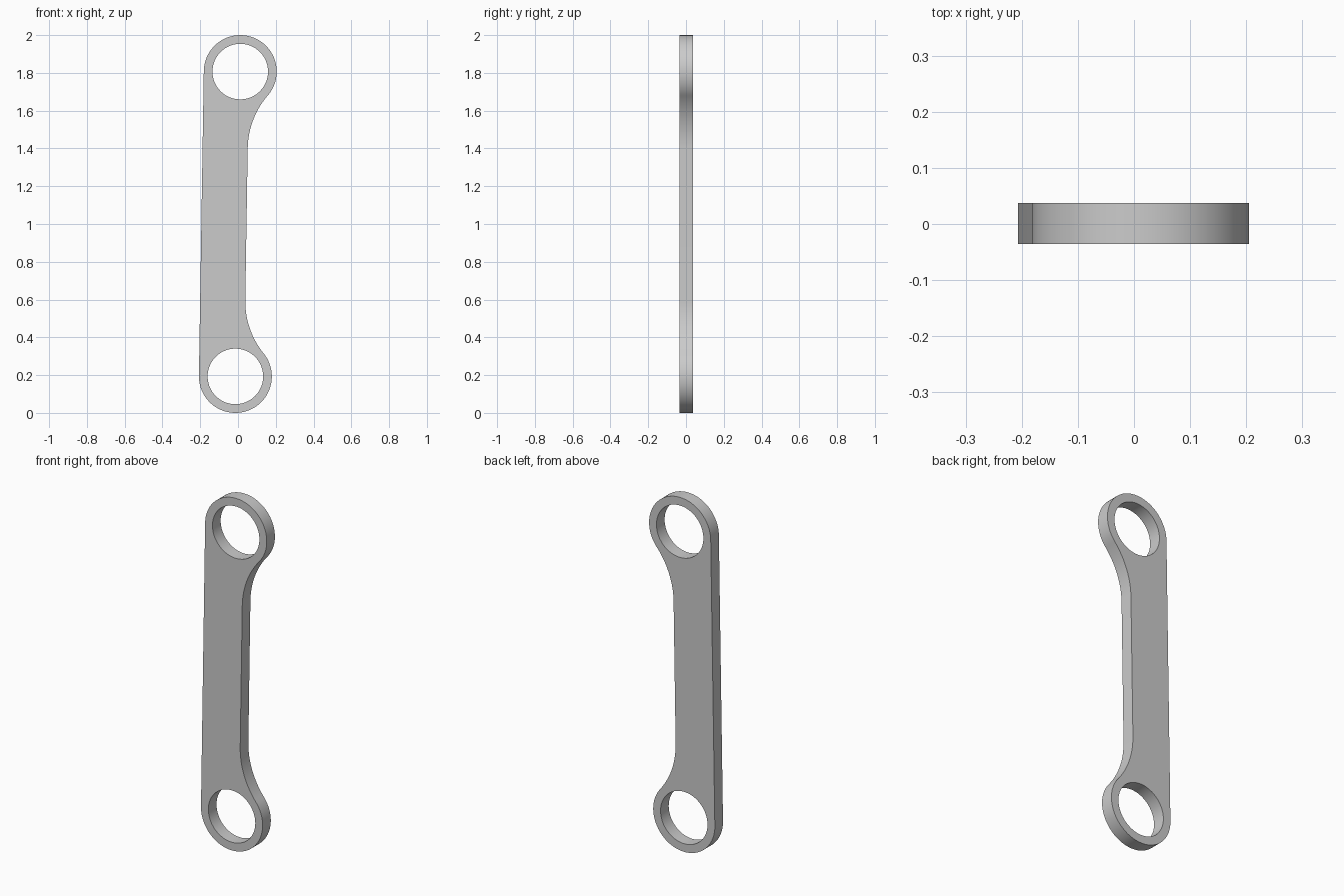
import bpy, bmesh
from math import sin, cos, pi, atan2
from mathutils import Matrix, Vector

cube = bpy.data.objects.get("Cube")
if cube:
    bpy.data.objects.remove(cube)

HALF_SPAN = 0.807     # centre of the plate to each ring centre
RING_R, HOLE_R = 0.193, 0.147
WAIST = 0.046         # offset of the narrowed edge from the axis
DROP = 0.405          # distance along the axis at which the fillet begins
THICK = 0.073
TILT = 0.016

# Fillet radius that touches both the straight edge and the ring
FILLET_R = (WAIST**2 + DROP**2 - RING_R**2) / (2 * (RING_R - WAIST))


def arc(cx, cz, r, a0, a1, n):
    return [(cx + r * cos(a0 + (a1 - a0) * i / n),
             cz + r * sin(a0 + (a1 - a0) * i / n)) for i in range(n + 1)]


def add_loop(bm, points):
    verts = [bm.verts.new((x, -THICK / 2, z)) for x, z in points]
    for a, b in zip(verts, verts[1:] + verts[:1]):
        bm.edges.new((a, b))


# Upper half of the outline: fillet, then around the ring to the straight edge
fx, fz = WAIST + FILLET_R, HALF_SPAN - DROP
touch = atan2(DROP, -fx)
upper = arc(fx, fz, FILLET_R, pi, touch, 20)
upper += arc(0, HALF_SPAN, RING_R, touch - pi, pi, 64)[1:]
lower = [(x, -z) for x, z in reversed(upper)]

# Plate with two round holes
bm = bmesh.new()
add_loop(bm, upper + lower)
for side in (1, -1):
    add_loop(bm, arc(0, side * HALF_SPAN, HOLE_R, 0, 2 * pi, 72)[:-1])
bmesh.ops.triangle_fill(bm, edges=bm.edges[:], use_beauty=True, normal=(0, -1, 0))
ext = bmesh.ops.extrude_face_region(bm, geom=bm.faces[:], use_keep_orig=True)
moved = [g for g in ext["geom"] if isinstance(g, bmesh.types.BMVert)]
bmesh.ops.translate(bm, verts=moved, vec=(0, THICK, 0))
bmesh.ops.recalc_face_normals(bm, faces=bm.faces[:])
bmesh.ops.dissolve_limit(bm, angle_limit=0.001, verts=[], edges=bm.edges[:])

# Lean slightly and stand on the ground
bm.transform(Matrix.Translation(Vector((-0.001, 0.001, 1))) @ Matrix.Rotation(TILT, 4, 'Y'))
mesh = bpy.data.meshes.new("link_plate")
bm.to_mesh(mesh)
bm.free()

plate = bpy.data.objects.new("link_plate", mesh)
bpy.context.collection.objects.link(plate)

grey = bpy.data.materials.new("light_grey")
grey.use_nodes = True
colour = (0.6, 0.6, 0.6, 1)
grey.diffuse_color = colour
grey.node_tree.nodes["Principled BSDF"].inputs["Base Color"].default_value = colour
mesh.materials.append(grey)

bpy.ops.object.select_all(action='DESELECT')
plate.select_set(True)
bpy.context.view_layer.objects.active = plate
bpy.ops.object.shade_smooth_by_angle(angle=0.5)
